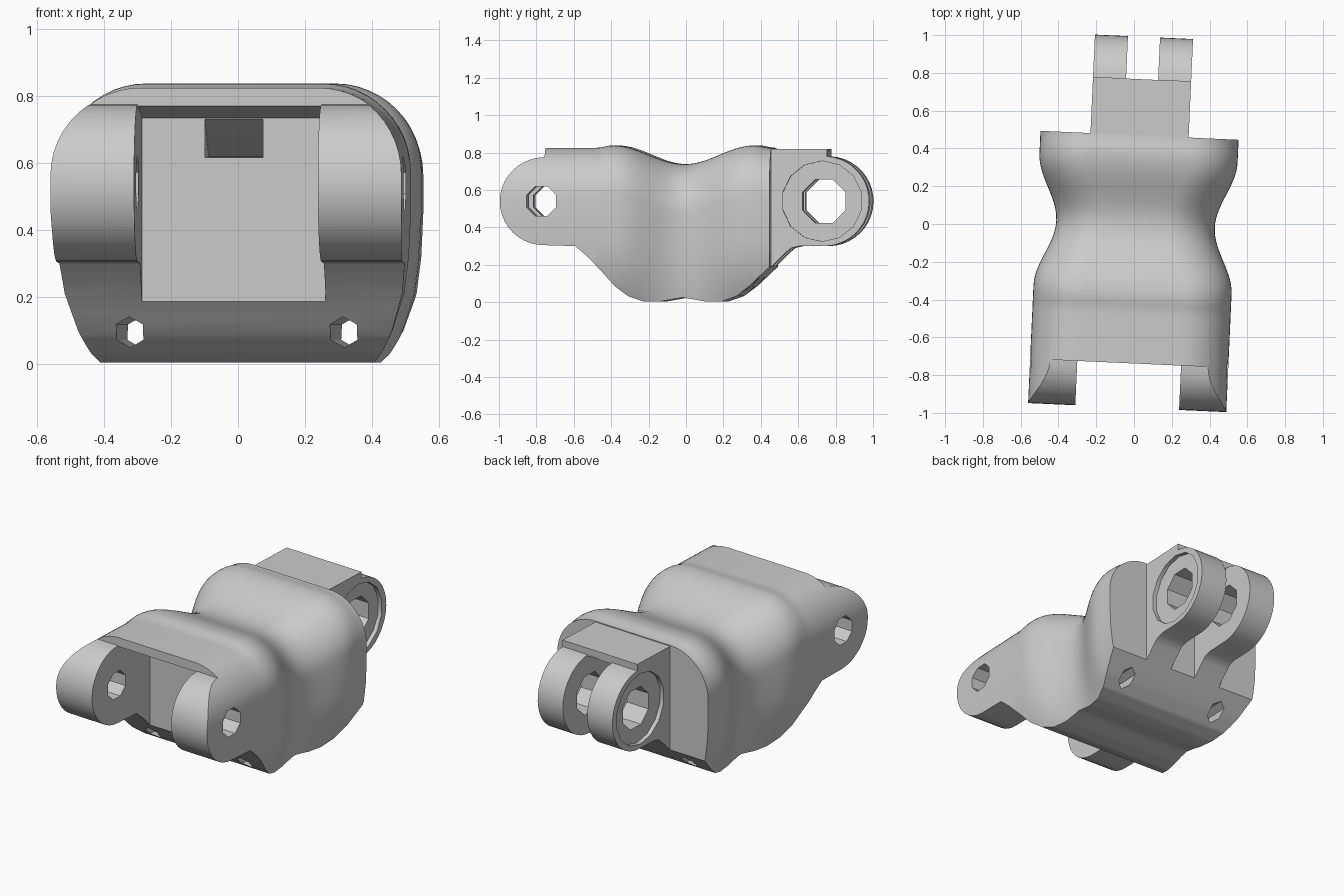
import bpy, bmesh
from math import sin, cos, pi, radians
from mathutils import Matrix

if "Cube" in bpy.data.objects:
    bpy.data.objects.remove(bpy.data.objects["Cube"])

GREY = (0.6, 0.6, 0.6, 1)
plastic = bpy.data.materials.new("plain_grey")
plastic.use_nodes = True
plastic.diffuse_color = GREY
plastic.node_tree.nodes["Principled BSDF"].inputs["Base Color"].default_value = GREY


def ease(t):
    t = min(max(t, 0), 1)
    return (1 - cos(pi * t)) / 2


def loft(name, rings):
    """Skin a list of equal closed rings and cap both ends."""
    bm = bmesh.new()
    rows = [[bm.verts.new(p) for p in ring] for ring in rings]
    n = len(rows[0])
    for a, b in zip(rows, rows[1:]):
        for i in range(n):
            j = (i + 1) % n
            bm.faces.new((a[i], a[j], b[j], b[i]))
    bm.faces.new(rows[0])
    bm.faces.new(rows[-1])
    bmesh.ops.recalc_face_normals(bm, faces=bm.faces)
    mesh = bpy.data.meshes.new(name)
    bm.to_mesh(mesh)
    bm.free()
    mesh.materials.append(plastic)
    obj = bpy.data.objects.new(name, mesh)
    bpy.context.collection.objects.link(obj)
    return obj


def prism(name, profile, x0, x1):
    """Extrude a side profile of (y, z) points across x."""
    return loft(name, [[(x, y, z) for y, z in profile] for x in (x0, x1)])


def arc(y, z, r, start, end, n):
    return [(y + r * cos(start + (end - start) * i / n),
             z + r * sin(start + (end - start) * i / n)) for i in range(n + 1)]


def disc(y, z, r, n):
    return arc(y, z, r, pi / n, 2 * pi + pi / n, n)[:-1]


def boolean(obj, cutter, operation="DIFFERENCE"):
    mod = obj.modifiers.new(operation.lower(), "BOOLEAN")
    mod.operation, mod.solver, mod.object = operation, "EXACT", cutter
    graph = bpy.context.evaluated_depsgraph_get()
    mesh = bpy.data.meshes.new_from_object(obj.evaluated_get(graph))
    obj.modifiers.clear()
    obj.data = mesh
    bpy.data.objects.remove(cutter)


# Body: arched cross-section, pinched at the waist
def section(y):
    a = abs(y)
    flare = ease(a / 0.35)
    w = 0.42 + 0.105 * flare
    top = 0.738 + 0.1 * ease(a / 0.38) - 0.013 * ease((a - 0.38) / 0.09)
    r = 0.26
    taper = 0.35 + 0.65 * flare
    half = [(w - inset * taper, z) for inset, z in (
        (0.115, -0.02), (0.088, 0.03), (0.055, 0.1), (0.02, 0.21), (0.006, 0.32), (0, 0.45))]
    half += arc(w - r, top - r, r, 0, pi / 2, 12)
    return [(x, y, z) for x, z in half] + [(-x, y, z) for x, z in reversed(half)]


stations = [-1.1, -0.8, -0.6] + [-0.5 + i * 0.025 for i in range(41)]
body = loft("finger_body", [section(y) for y in stations])

# Side outline trims the rounded front lugs and the underside
side = arc(-0.738, 0.54, 0.235, pi / 2, 3 * pi / 2, 20)
side += [(-0.57, 0.3), (-0.5, 0.24), (-0.43, 0.165), (-0.36, 0.085), (-0.29, 0.032),
         (-0.21, 0.004), (-0.12, 0.004), (0, 0.025), (0.12, 0.004), (0.21, 0.004),
         (0.29, 0.032), (0.36, 0.085), (0.47, 0.19), (0.47, 0.95), (-0.738, 0.95)]
boolean(body, prism("side_outline", side, -0.8, 0.8), "INTERSECT")

# Front slot with sloping ceiling, open above the lugs
slot = [(-1.2, -0.1), (-0.45, -0.1), (-0.45, 0.735), (-0.737, 0.77), (-0.737, 0.79),
        (-1.2, 0.79)]
boolean(body, prism("front_slot", slot, -0.275, 0.275))

# Cord tunnel dipping under the waist
ceiling = [(-0.46, 0.736), (-0.2, 0.62), (0, 0.6), (0.2, 0.62), (0.48, 0.736)]
floor = [(y, z - 0.115) for y, z in reversed(ceiling)]
boolean(body, prism("cord_tunnel", ceiling + floor, -0.087, 0.087))

# Front pin hole and the two cord holes through the base
boolean(body, prism("front_pin_hole", disc(-0.75, 0.54, 0.085, 8), -0.8, 0.8))
for x in (-0.315, 0.325):
    ring = disc(x, 0.095, 0.046, 6)
    boolean(body, loft("cord_hole", [[(px, y, pz) for px, pz in ring] for y in (-0.9, 0.9)]))

# Rear hinge: top plate and two lugs
hinge = [(0.46, 0.82), (0.46, 0.19), (0.47, 0.19), (0.545, 0.265), (0.575, 0.29), (0.62, 0.3)]
hinge += arc(0.752, 0.54, 0.24, -pi / 2, pi / 2 - 0.06, 20)
hinge += [(0.768, 0.82)]
rear = prism("rear_hinge", hinge, -0.26, 0.26)
gap = [(0.4, 0), (1.2, 0), (1.2, 0.9), (0.767, 0.9), (0.767, 0.772), (0.4, 0.772)]
boolean(rear, prism("rear_gap", gap, -0.085, 0.085))
boolean(rear, prism("rear_pin_hole", disc(0.75, 0.54, 0.125, 8), -0.5, 0.5))
for s in (-1, 1):
    boolean(rear, prism("washer_recess", disc(0.74, 0.54, 0.215, 14), s * 0.235, s * 0.4))

# Shade smooth and turn the whole piece slightly
turn = Matrix.Translation((0.008, 0, 0)) @ Matrix.Rotation(radians(-2.6), 4, "Z")
for obj in (body, rear):
    obj.data.transform(turn)
    bpy.ops.object.select_all(action="DESELECT")
    obj.select_set(True)
    bpy.context.view_layer.objects.active = obj
    bpy.ops.object.shade_smooth_by_angle(angle=radians(32))
